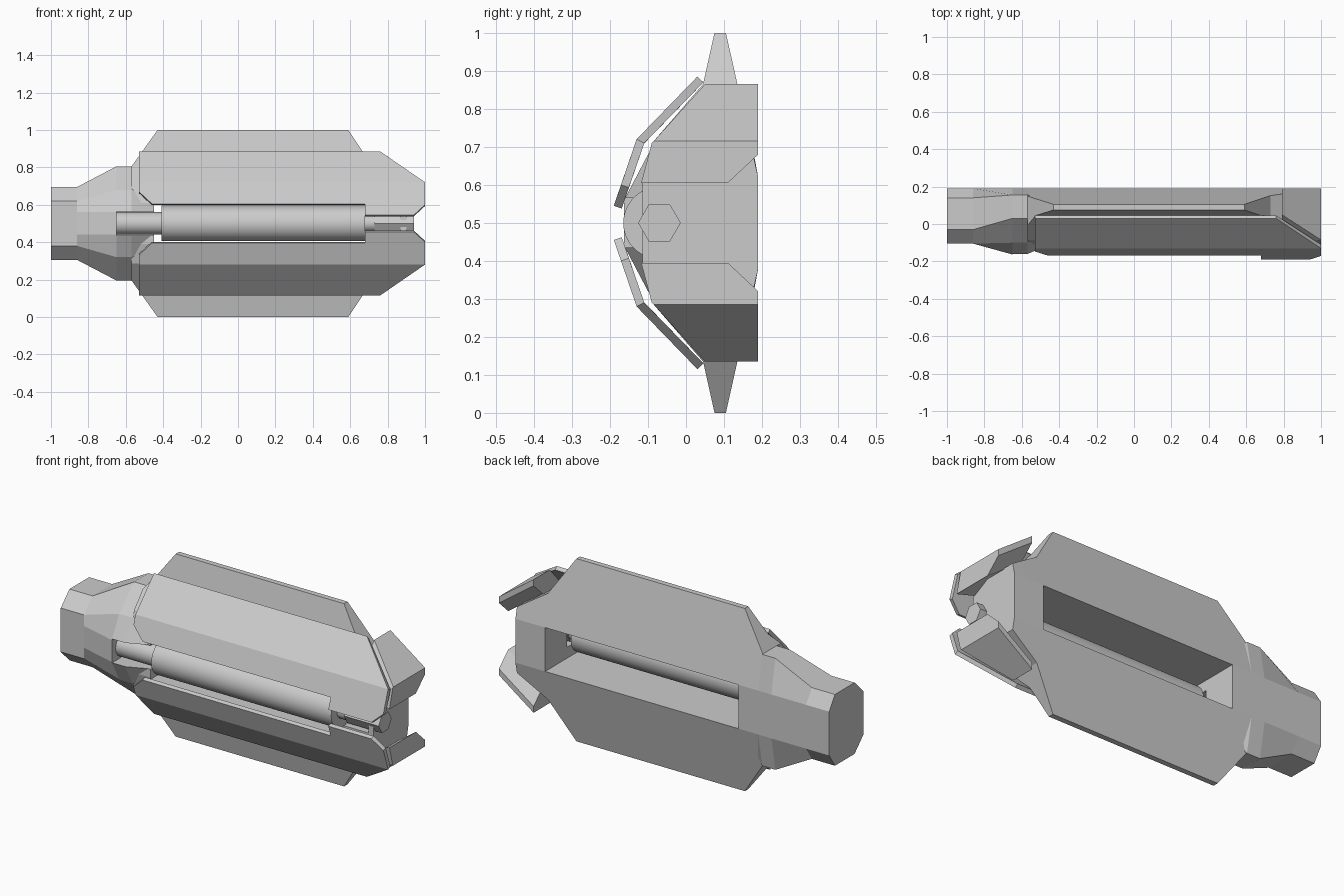
import bpy, bmesh, math

if "Cube" in bpy.data.objects:
    bpy.data.objects.remove(bpy.data.objects["Cube"])

MID = 0.5  # height of the mirror plane


def make(name, verts, faces, fix=True):
    bm = bmesh.new()
    vs = [bm.verts.new(v) for v in verts]
    for f in faces:
        bm.faces.new([vs[i] for i in f])
    if fix:
        bmesh.ops.recalc_face_normals(bm, faces=bm.faces)
    me = bpy.data.meshes.new(name)
    bm.to_mesh(me)
    bm.free()
    ob = bpy.data.objects.new(name, me)
    bpy.context.collection.objects.link(ob)
    return ob


def loft(name, rings):
    n = len(rings[0])
    verts = [v for r in rings for v in r]
    faces = [list(range(n)), list(range(len(verts) - n, len(verts)))]
    for k in range(len(rings) - 1):
        for i in range(n):
            j = (i + 1) % n
            faces.append([k * n + i, k * n + j, (k + 1) * n + j, (k + 1) * n + i])
    return make(name, verts, faces)


def mirrored(half):
    """Half profile of (a, offset from middle) -> full closed loop of (a, z)."""
    return [(a, MID + d) for a, d in half] + [(a, MID - d) for a, d in reversed(half)]


def box(name, x0, x1, y0, y1, d):
    return loft(name, [[(x, y0, MID - d), (x, y1, MID - d), (x, y1, MID + d), (x, y0, MID + d)]
                       for x in (x0, x1)])


def boolean(ob, helper, op='DIFFERENCE'):
    m = ob.modifiers.new(helper.name, 'BOOLEAN')
    m.operation, m.object, m.solver = op, helper, 'EXACT'
    helper.hide_render = True
    helper.display_type = 'WIRE'


def rod(name, x0, x1, r, sides, smooth=True, y=-0.07):
    bpy.ops.mesh.primitive_cylinder_add(vertices=sides, radius=r, depth=x1 - x0,
                                        location=((x0 + x1) / 2, y, MID),
                                        rotation=(0, math.pi / 2, 0))
    ob = bpy.context.object
    ob.name = name
    if smooth:
        bpy.ops.object.shade_smooth_by_angle(angle=math.radians(35))
    return ob


# Core body: long cross-section trimmed by the side outline
section = mirrored([(0.19, 0.12), (0.105, 0.5), (0.075, 0.5), (0.045, 0.365),
                    (-0.085, 0.215), (-0.115, 0.11)])
core = loft("core_body", [[(x, y, z) for y, z in section] for x in (-0.57, 0.9)])
outline = mirrored([(-0.58, 0.29), (-0.43, 0.5), (0.59, 0.5), (0.73, 0.29), (0.91, 0.175)])
trim = loft("outline_trim", [[(x, y, z) for x, z in outline] for y in (-0.3, 0.3)])
boolean(core, trim, 'INTERSECT')

# Neck and collar at the left end
neck_end = [(0.19, 0.12), (0.14, 0.195), (-0.03, 0.195), (-0.105, 0.12), (-0.105, 0.06)]
collar = [(0.19, 0.12), (0.155, 0.305), (0.03, 0.305), (-0.10, 0.18), (-0.163, 0.06)]
collar_in = [(0.17, 0.12), (0.12, 0.2), (0.02, 0.22), (-0.08, 0.14), (-0.12, 0.06)]
neck = loft("neck", [[(x, y, z) for y, z in mirrored(h)] for x, h in
                     ((-1, neck_end), (-0.86, neck_end), (-0.65, collar),
                      (-0.57, collar), (-0.47, collar_in))])

# Openings: through slot, rod recess, end recess
slot = box("slot_cutter", -0.45, 0.72, -0.4, 0.4, 0.12)
rod_recess = box("rod_recess_cutter", -0.65, -0.4, -0.4, -0.005, 0.065)
end_recess = box("end_recess_cutter", 0.7, 0.87, -0.4, 0.0, 0.06)
for cutter in (slot, rod_recess, end_recess):
    boolean(core, cutter)
boolean(neck, rod_recess)

# Drum, shaft and hexagonal end
rod("drum", -0.41, 0.68, 0.095, 48)
rod("shaft", -0.65, -0.41, 0.06, 32)
rod("shaft_right", 0.68, 0.74, 0.045, 24)
rod("hex_end", 0.73, 0.94, 0.056, 6, smooth=False)

# Folded armour plates and end prongs, above and below
plate_pts = [(-0.53, 0.03, 0.385), (-0.53, -0.13, 0.22), (1, -0.13, 0.22), (0.76, 0.03, 0.385),
             (-0.53, -0.147, 0.17), (-0.46, -0.169, 0.105), (0.68, -0.169, 0.105),
             (0.68, -0.19, 0.045), (0.94, -0.19, 0.045), (1, -0.171, 0.1)]
plate_faces = [[0, 1, 2, 3], [1, 4, 5, 6, 7, 8, 9, 2]]
prong_outer = [(0.19, 0.365), (0.19, 0.33), (0.11, 0.255), (-0.09, 0.15), (-0.085, 0.215), (0.05, 0.365)]
prong_tip = [(0.19, 0.215), (0.19, 0.18), (0.11, 0.105), (-0.118, 0.105), (-0.09, 0.21), (-0.085, 0.215)]
for side, s in (("upper", 1), ("lower", -1)):
    plate = make(side + "_plate", [(x, y, MID + s * d) for x, y, d in plate_pts],
                 [f[::s] for f in plate_faces], fix=False)
    m = plate.modifiers.new("thickness", 'SOLIDIFY')
    m.thickness, m.offset, m.use_even_offset = 0.022, -1, True
    loft(side + "_prong", [[(x, y, MID + s * d) for y, d in h]
                           for x, h in ((0.79, prong_outer), (1, prong_tip))])
